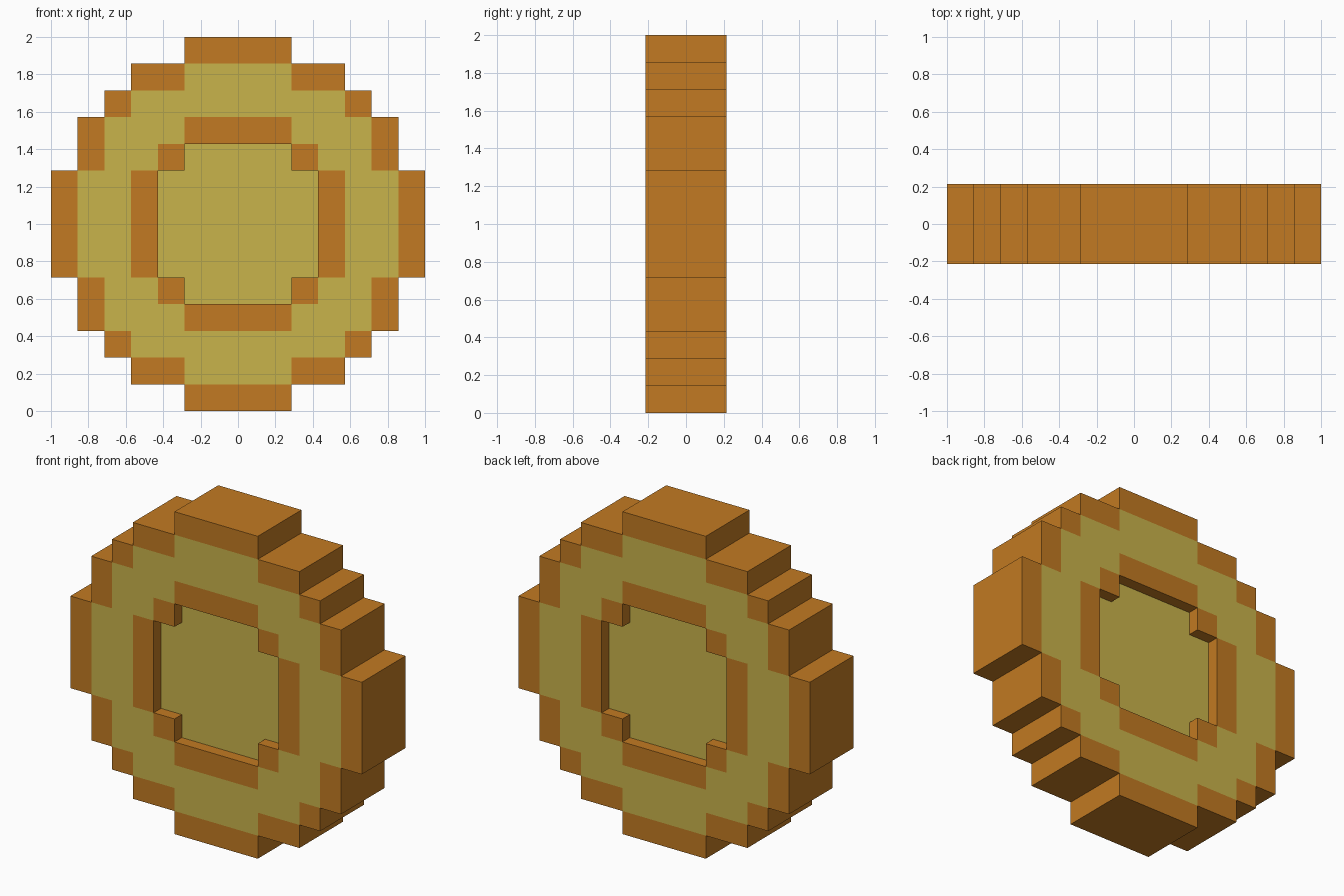
import bpy, bmesh
from mathutils import Vector

if "Cube" in bpy.data.objects:
    bpy.data.objects.remove(bpy.data.objects["Cube"], do_unlink=True)

UNIT = 1 / 7            # one square of the stepped coin
HALF = 1.5 * UNIT       # half thickness
SUNK = UNIT             # half thickness at the sunken centre


def make_material(name, rgb):
    mat = bpy.data.materials.new(name)
    mat.use_nodes = True
    color = [(c / 255 / 12.92) if c < 11 else ((c / 255 + 0.055) / 1.055) ** 2.4 for c in rgb]
    mat.diffuse_color = (*color, 1)
    bsdf = next(n for n in mat.node_tree.nodes if n.type == "BSDF_PRINCIPLED")
    bsdf.inputs["Base Color"].default_value = (*color, 1)
    return mat


orange = make_material("dark_gold", (194, 122, 34))
yellow = make_material("pale_gold", (201, 179, 75))

# Each part: name, half widths in squares per row from the middle outward, depth, material
PARTS = [
    ("outer_rim", [7, 7, 6, 6, 5, 4, 2], HALF, orange),
    ("face_ring", [6, 6, 5, 5, 4, 2, 0], HALF, yellow),
    ("inner_rim", [4, 4, 3, 2, 0, 0, 0], HALF, orange),
    ("sunken_centre", [3, 3, 2, 0, 0, 0, 0], SUNK, yellow),
]


def part_at(col, row):
    """Index of the innermost part covering a square, or None outside the coin."""
    found = None
    for i, (_, widths, _, _) in enumerate(PARTS):
        k = row if row >= 0 else -row - 1
        w = widths[k] if k < len(widths) else 0
        if -w <= col < w:
            found = i
    return found


def depth_at(col, row):
    i = part_at(col, row)
    return 0 if i is None else PARTS[i][2]


def add_quad(bm, points, normal):
    face = bm.faces.new([bm.verts.new(p) for p in points])
    face.normal_update()
    if face.normal.dot(Vector(normal)) < 0:
        face.normal_flip()


def build_part(index):
    name, _, depth, mat = PARTS[index]
    bm = bmesh.new()
    squares = [(c, r) for c in range(-7, 7) for r in range(-7, 7) if part_at(c, r) == index]
    for c, r in squares:
        x0, x1 = c * UNIT, (c + 1) * UNIT
        z0, z1 = 1 + r * UNIT, 1 + (r + 1) * UNIT
        edges = [((1, 0), (x1, z0), (x1, z1)), ((-1, 0), (x0, z0), (x0, z1)),
                 ((0, 1), (x0, z1), (x1, z1)), ((0, -1), (x0, z0), (x1, z0))]
        for side in (-1, 1):
            # front or back square
            y = side * depth
            add_quad(bm, [(x0, y, z0), (x1, y, z0), (x1, y, z1), (x0, y, z1)], (0, side, 0))
            # step walls down to a lower neighbour
            for (dx, dz), a, b in edges:
                low = depth_at(c + dx, r + dz)
                if low < depth:
                    v = side * low
                    add_quad(bm, [(a[0], v, a[1]), (b[0], v, b[1]),
                                  (b[0], y, b[1]), (a[0], y, a[1])], (dx, 0, dz))
    # merge the squares into large flat faces
    bmesh.ops.remove_doubles(bm, verts=bm.verts[:], dist=0.001)
    bmesh.ops.dissolve_limit(bm, angle_limit=0.01, verts=bm.verts[:], edges=bm.edges[:])
    mesh = bpy.data.meshes.new(name)
    bm.to_mesh(mesh)
    bm.free()
    mesh.materials.append(mat)
    bpy.context.collection.objects.link(bpy.data.objects.new(name, mesh))


for i in range(len(PARTS)):
    build_part(i)
